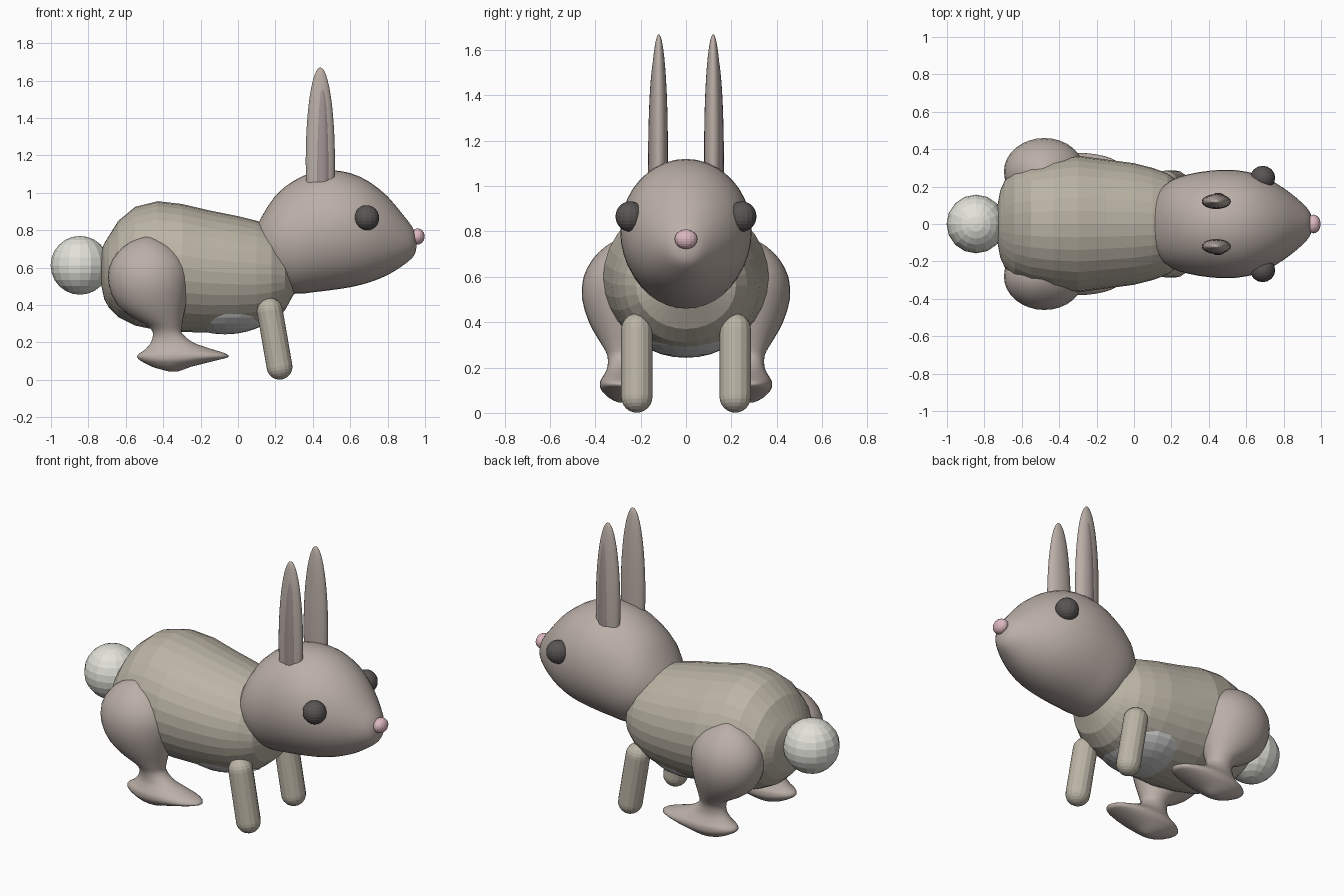
import bpy, bmesh
from math import sin, cos, pi
from mathutils import Vector, Matrix

if "Cube" in bpy.data.objects:
    bpy.data.objects.remove(bpy.data.objects["Cube"])


def material(name, rgb):
    m = bpy.data.materials.new(name)
    m.diffuse_color = (*rgb, 1)
    m.use_nodes = True
    m.node_tree.nodes["Principled BSDF"].inputs["Base Color"].default_value = m.diffuse_color
    return m


FUR = material("body_fur", (0.50, 0.46, 0.38))
BROWN = material("brown_fur", (0.50, 0.43, 0.39))
INNER = material("inner_ear", (0.36, 0.29, 0.29))
WHITE = material("white_fur", (0.76, 0.76, 0.70))
GREY = material("belly_fur", (0.58, 0.58, 0.57))
DARK = material("eye_dark", (0.10, 0.09, 0.09))
PINK = material("nose_pink", (0.72, 0.48, 0.52))


def finish(name, bm, mat, smooth):
    bmesh.ops.recalc_face_normals(bm, faces=bm.faces)
    for f in bm.faces:
        f.smooth = smooth
    me = bpy.data.meshes.new(name)
    bm.to_mesh(me)
    bm.free()
    ob = bpy.data.objects.new(name, me)
    bpy.context.collection.objects.link(ob)
    me.materials.append(mat)
    return ob


def refine(rows, steps):
    # Catmull-Rom through the section rows
    out = []
    for i in range(len(rows) - 1):
        a, b, c, d = (rows[max(0, min(len(rows) - 1, i + k))] for k in (-1, 0, 1, 2))
        for s in range(steps):
            t = s / steps
            out.append([q + 0.5 * t * (r - p + t * (2 * p - 5 * q + 4 * r - u + t * (3 * (q - r) + u - p)))
                        for p, q, r, u in zip(a, b, c, d)])
    return out + [list(rows[-1])]


def loft(name, rows, place, mat, sides, smooth):
    # place(row, cos, sin) gives a point on one elliptical section
    bm = bmesh.new()
    rings = [[bm.verts.new(place(r, cos(2 * pi * k / sides), sin(2 * pi * k / sides)))
              for k in range(sides)] for r in rows]
    for a, b in zip(rings, rings[1:]):
        for k in range(sides):
            n = (k + 1) % sides
            bm.faces.new((a[k], a[n], b[n], b[k]))
    bm.faces.new(rings[0])
    bm.faces.new(rings[-1])
    return finish(name, bm, mat, smooth)


def ball(name, centre, radii, mat, seg=16, rings=12, smooth=False):
    bm = bmesh.new()
    bmesh.ops.create_uvsphere(bm, u_segments=seg, v_segments=rings, radius=1,
                              matrix=Matrix.Translation(centre) @ Matrix.Diagonal((*radii, 1)))
    return finish(name, bm, mat, smooth)


def capsule(name, a, b, r, mat, seg=16):
    # sphere stretched apart at its equator, aligned to a-b
    a, b = Vector(a), Vector(b)
    rows = [(-cos(pi * i / 12), sin(pi * i / 12), 0) for i in range(7)]
    rows += [(cos(pi * i / 12), sin(pi * i / 12), 1) for i in range(6, -1, -1)]
    axis = b - a
    rot = axis.to_track_quat('Z', 'Y')
    return loft(name, rows, lambda w, c, s: a + axis * w[2] + rot @ Vector(
        (r * max(w[1], .01) * c, r * max(w[1], .01) * s, r * w[0])), mat, seg, False)


def along_x(row, c, s):
    x, top, bottom, width = row
    return (x, width * c, (top + bottom) / 2 + (top - bottom) / 2 * s)


# Body
loft("body", [
    (-.735, .63, .55, .05), (-.73, .69, .50, .10), (-.715, .73, .43, .18), (-.69, .77, .385, .235),
    (-.64, .85, .335, .285), (-.55, .925, .29, .325), (-.43, .955, .265, .35), (-.30, .94, .255, .365),
    (-.15, .905, .253, .345), (0, .875, .265, .325), (.10, .85, .28, .30), (.18, .82, .31, .27),
    (.25, .75, .37, .22), (.30, .65, .46, .12)], along_x, FUR, 32, False)
ball("belly", (-.07, 0, .40), (.28, .25, .157), GREY, 20, 14)

# Head with tapered muzzle
loft("head", refine([
    (.07, .76, .66, .06), (.12, .86, .59, .16), (.20, .985, .50, .235), (.30, 1.065, .46, .268),
    (.40, 1.108, .468, .284), (.50, 1.12, .48, .29), (.60, 1.105, .495, .28), (.70, 1.06, .52, .25),
    (.80, .98, .56, .192), (.88, .885, .61, .13), (.93, .82, .65, .08), (.948, .78, .68, .045),
    (.954, .745, .71, .015)], 2), along_x, BROWN, 40, True)
ball("nose", (.96, 0, .766), (.038, .05, .043), PINK)

# Tail
ball("tail", (-.845, 0, .612), (.157, .157, .157), WHITE, 16, 12)

# Hind leg sections: z, x min, x max, half width in y
HIND = [
    (.045, -.37, -.32, .015), (.055, -.41, -.29, .04), (.07, -.46, -.25, .065), (.09, -.50, -.17, .085),
    (.105, -.525, -.11, .096), (.122, -.54, -.05, .10), (.14, -.53, -.065, .098), (.155, -.505, -.11, .09),
    (.18, -.48, -.19, .075), (.205, -.463, -.25, .066), (.25, -.455, -.30, .066), (.29, -.485, -.30, .085),
    (.33, -.56, -.293, .11), (.40, -.645, -.278, .148), (.50, -.69, -.265, .178), (.60, -.69, -.27, .172),
    (.68, -.645, -.32, .13), (.73, -.585, -.385, .08), (.755, -.53, -.44, .04), (.765, -.50, -.47, .012)]

for side, tag in ((-1, "right"), (1, "left")):
    ball(tag + "_eye", (.688, side * .246, .866), (.067, .065, .067), DARK)
    # Ears with an inner lining on the outward side
    ball(tag + "_ear", (.44, side * .12, 1.17), (.078, .04, .50), BROWN, 24, 24, True)
    ball(tag + "_inner_ear", (.45, side * .133, 1.12), (.043, .034, .465), INNER, 16, 20, True)
    capsule(tag + "_front_leg", (.222, side * .217, .07), (.17, side * .217, .37), .069, FUR)
    loft(tag + "_hind_leg", refine(HIND, 2),
         lambda r, c, s: ((r[1] + r[2]) / 2 + (r[2] - r[1]) / 2 * c, side * .28 + r[3] * s, r[0]),
         BROWN, 32, True)
